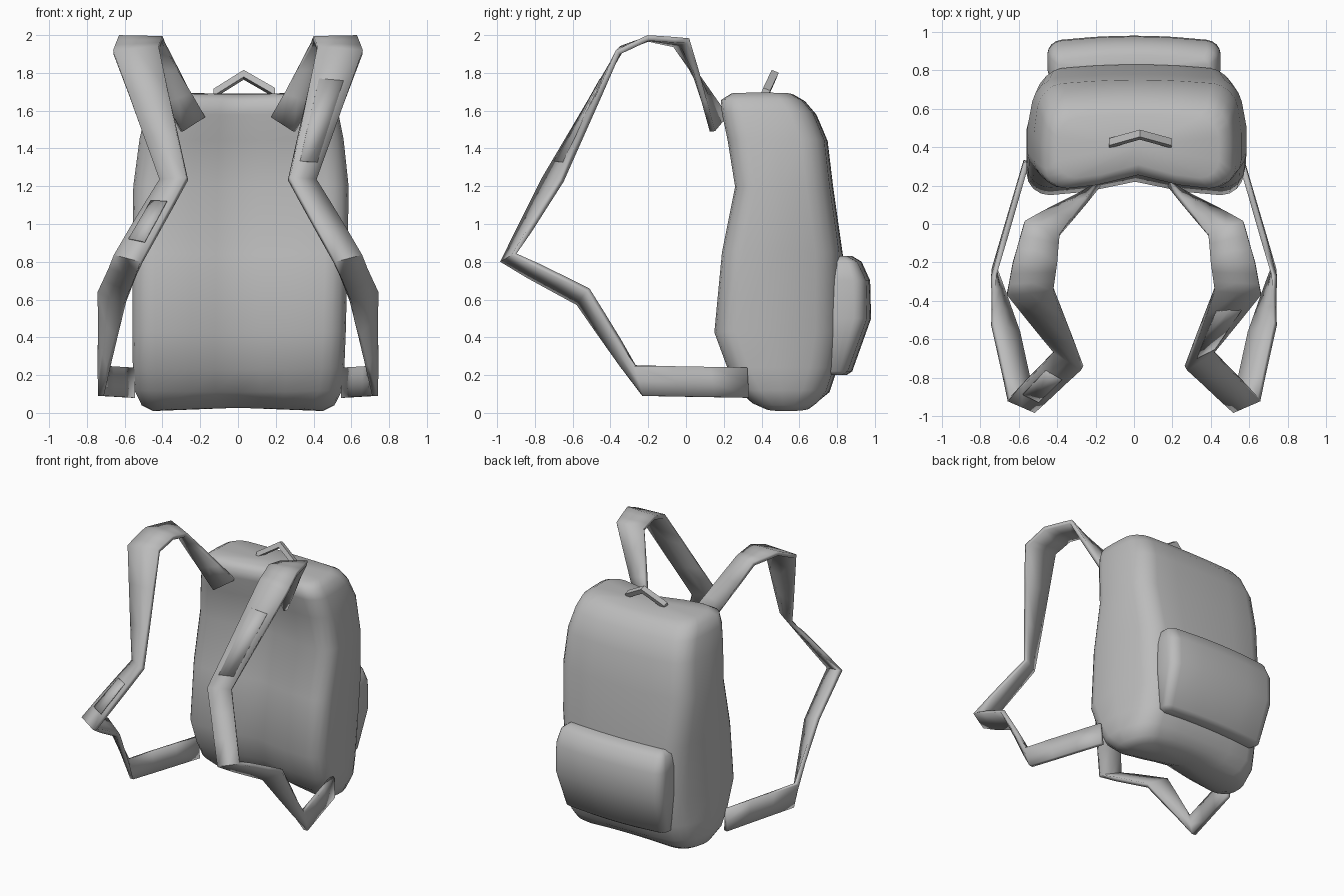
import bpy, bmesh, math
from mathutils import Vector

cube = bpy.data.objects.get("Cube")
if cube:
    bpy.data.objects.remove(cube, do_unlink=True)

grey = bpy.data.materials.new("grey_fabric")
grey.use_nodes = True
colour = (0.5, 0.5, 0.5, 1)
grey.diffuse_color = colour
grey.node_tree.nodes["Principled BSDF"].inputs["Base Color"].default_value = colour


def finish(bm, name, angle=65):
    bmesh.ops.recalc_face_normals(bm, faces=bm.faces)
    mesh = bpy.data.meshes.new(name)
    bm.to_mesh(mesh)
    bm.free()
    mesh.materials.append(grey)
    obj = bpy.data.objects.new(name, mesh)
    bpy.context.collection.objects.link(obj)
    bpy.ops.object.select_all(action='DESELECT')
    obj.select_set(True)
    bpy.context.view_layer.objects.active = obj
    bpy.ops.object.shade_smooth_by_angle(angle=math.radians(angle))
    return obj


def rounded_ring(z, front, back, half, radius, taper=0, lean=0, dent=0, bulge=0, sag=0):
    """Rounded rectangle at height z; the front curves in, the back curves out and narrows."""
    corners = [(half, back, 0), (-half, back, 90), (-half, front, 180), (half, front, 270)]
    pts = []
    for x, y, start in corners:
        ox = x - math.copysign(radius, x)
        oy = y - radius if y == back else y + radius
        for i in range(5):
            a = math.radians(start + i * 22.5)
            pts.append((ox + radius * math.cos(a), oy + radius * math.sin(a)))
        side = 1 if x > 0 else -1
        if start in (0, 180):
            pts += [(side * f * half, y) for f in (0.45, 0.22, 0, -0.22, -0.45)]
        else:
            pts.append((x, (front + back) / 2))
    ring = []
    for x, y in pts:
        t = (y - front) / (back - front)
        hollow = max(0, 1 - abs(x) / (0.6 * half))
        edge = (x / half) ** 2
        y += dent * hollow * (1 - t) - bulge * edge * t
        x *= 1 - taper * max(0, t - 0.5) * 2
        ring.append(Vector((x + lean * z, y, z + sag * (1 - edge))))
    return ring


def loft(name, rings, angle=65):
    bm = bmesh.new()
    loops = [[bm.verts.new(p) for p in ring] for ring in rings]
    n = len(loops[0])
    for a, b in zip(loops, loops[1:]):
        for i in range(n):
            j = (i + 1) % n
            bm.faces.new((a[i], a[j], b[j], b[i]))
    for loop in (loops[0], loops[-1]):
        cap = bm.faces.new(loop)
        bmesh.ops.poke(bm, faces=[cap])
    return finish(bm, name, angle)


# Main bag: height, front, back, half width, corner radius, narrowing at the back
body = [
    (0.01, 0.42, 0.67, 0.45, 0.10, 0.05), (0.04, 0.35, 0.71, 0.51, 0.12, 0.08),
    (0.12, 0.28, 0.76, 0.55, 0.12, 0.12), (0.24, 0.22, 0.80, 0.56, 0.12, 0.16),
    (0.43, 0.15, 0.83, 0.565, 0.12, 0.18), (0.85, 0.19, 0.83, 0.57, 0.12, 0.14),
    (1.20, 0.26, 0.78, 0.57, 0.12, 0.08), (1.45, 0.22, 0.75, 0.54, 0.12, 0.06),
    (1.59, 0.19, 0.69, 0.51, 0.12, 0.05), (1.66, 0.185, 0.63, 0.48, 0.11, 0.03),
    (1.695, 0.24, 0.57, 0.42, 0.10, 0.0)]
loft("bag_body", [rounded_ring(*r, lean=0.013, dent=0.07, bulge=0.03,
                               sag=0.03 if r[0] < 0.1 else -0.01) for r in body])

# Outer pocket on the rear face
pocket = [
    (0.20, 0.76, 0.85, 0.38, 0.03), (0.22, 0.75, 0.88, 0.42, 0.05),
    (0.50, 0.74, 0.98, 0.45, 0.07), (0.70, 0.74, 0.975, 0.45, 0.07),
    (0.80, 0.74, 0.93, 0.43, 0.05), (0.83, 0.75, 0.88, 0.39, 0.03)]
loft("rear_pocket", [rounded_ring(*r, bulge=0.03) for r in pocket])

# Carry handle: a bent square bar
handle = [(-0.13, 0.42, 1.69), (0.03, 0.465, 1.79), (0.195, 0.42, 1.695)]
across, deep = Vector((0, 0.4, 1)).normalized() * 0.02, Vector((0, 1, -0.4)).normalized() * 0.02
loft("carry_handle", [[Vector(p) + across * a + deep * d
                       for a, d in ((1, 1), (1, -1), (-1, -1), (-1, 1))] for p in handle], 30)

# Shoulder straps: outer and inner edge at each bend
strap = [
    ((0.30, 0.14, 1.49), (0.18, 0.21, 1.57)),
    ((0.57, 0.01, 1.97), (0.39, -0.06, 1.95)),
    ((0.63, -0.20, 1.985), (0.40, -0.20, 1.98)),
    ((0.66, -0.36, 1.91), (0.42, -0.34, 1.93)),
    ((0.41, -0.66, 1.23), (0.27, -0.75, 1.24)),
    ((0.65, -0.91, 0.84), (0.51, -0.97, 0.80)),
    ((0.735, -0.52, 0.65), (0.60, -0.57, 0.58)),
    ((0.73, -0.27, 0.25), (0.725, -0.23, 0.09)),
    ((0.56, 0.32, 0.24), (0.56, 0.33, 0.08))]


def strap_point(seg, along, across_t, side):
    a, b = [Vector(strap[seg + k][0]).lerp(Vector(strap[seg + k][1]), across_t) for k in (0, 1)]
    p = a.lerp(b, along)
    return Vector((p.x * side, p.y, p.z))


def ribbon(name, rows, thickness):
    bm = bmesh.new()
    grid = [[bm.verts.new(p) for p in row] for row in rows]
    for a, b in zip(grid, grid[1:]):
        for i in range(len(a) - 1):
            bm.faces.new((a[i], a[i + 1], b[i + 1], b[i]))
    obj = finish(bm, name)
    solid = obj.modifiers.new("thickness", 'SOLIDIFY')
    solid.thickness = thickness
    solid.offset = 0


for label, side in (("left", 1), ("right", -1)):
    rows = [[strap_point(s, u, t, side) for t in (0, 0.5, 1)]
            for s in range(len(strap) - 1) for u in (0, 0.33, 0.67)]
    rows.append([strap_point(len(strap) - 2, 1, t, side) for t in (0, 0.5, 1)])
    ribbon(label + "_shoulder_strap", rows, 0.03)

# Thin patches on the straps, lifted along the strap's outward direction
for name, seg, (start, end), side in (("left_strap_patch", 3, (0.24, 0.87), 1),
                                      ("right_strap_patch", 4, (0.3, 0.8), -1)):
    rows = []
    for u in (start, (start + end) / 2, end):
        row = [strap_point(seg, u, t, side) for t in (0.2, 0.5, 0.8)]
        run = strap_point(seg, 1, 0.5, side) - strap_point(seg, 0, 0.5, side)
        normal = (row[2] - row[0]).cross(run).normalized()
        if normal.y > 0:
            normal.negate()
        rows.append([p + normal * 0.017 for p in row])
    ribbon(name, rows, 0.008)
